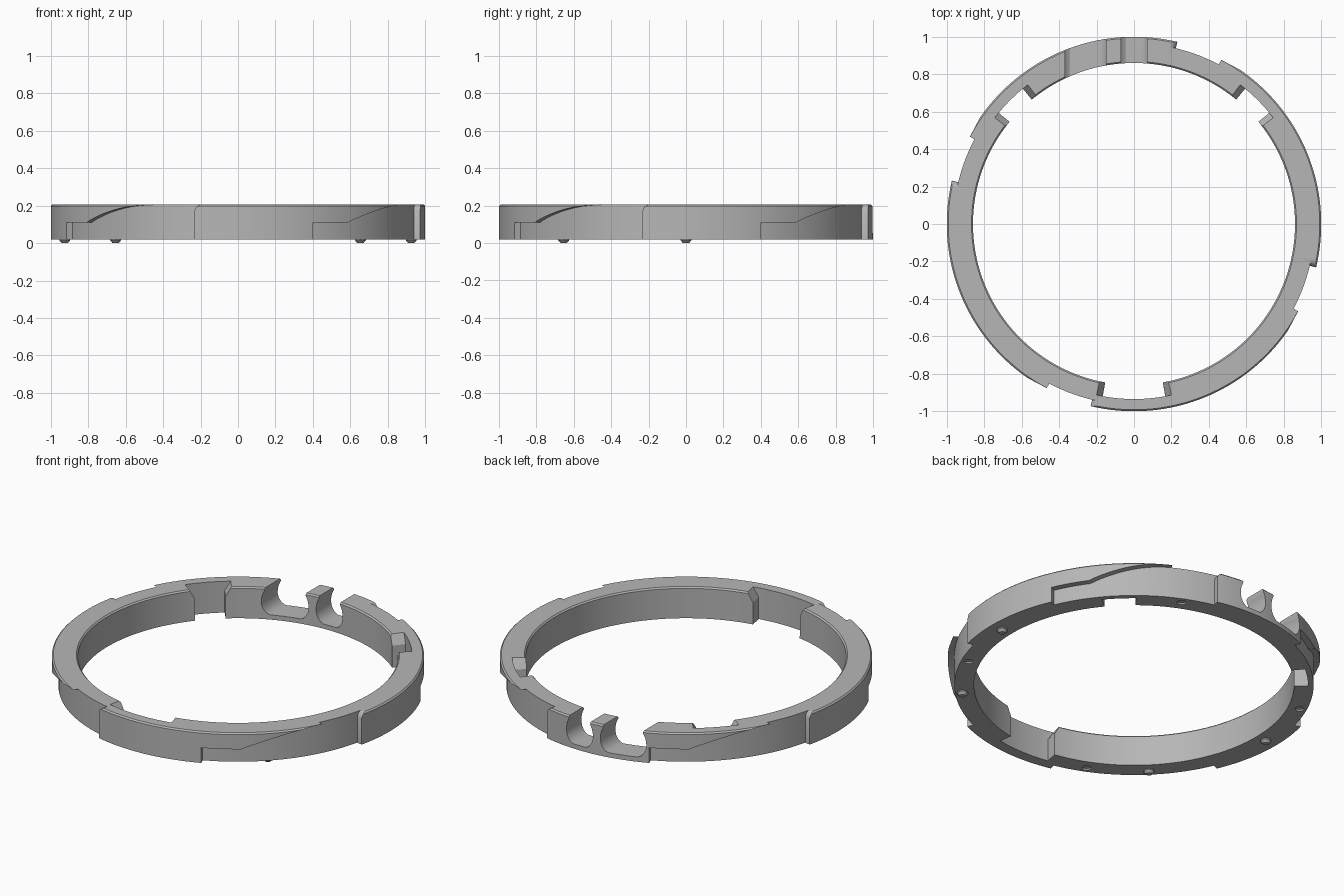
import bpy, bmesh
from math import sin, cos, pi, radians

cube = bpy.data.objects.get("Cube")
if cube:
    bpy.data.objects.remove(cube, do_unlink=True)

grey = bpy.data.materials.new("plain grey")
grey.use_nodes = True
grey.diffuse_color = (0.47, 0.47, 0.47, 1)
grey.node_tree.nodes["Principled BSDF"].inputs["Base Color"].default_value = grey.diffuse_color

R_IN, R_OUT, Z0, Z1 = 0.86, 1.0, 0.02, 0.205
R_SLOT, R_POCKET, R_FOOT = 0.965, 0.935, 0.925


def finish(bm, name):
    bmesh.ops.recalc_face_normals(bm, faces=bm.faces)
    mesh = bpy.data.meshes.new(name)
    bm.to_mesh(mesh)
    bm.free()
    mesh.materials.append(grey)
    ob = bpy.data.objects.new(name, mesh)
    bpy.context.collection.objects.link(ob)
    return ob


def loft(bm, loops, closed=False):
    """Join equal loops of points with quads, capping the ends if open."""
    rings = [[bm.verts.new(p) for p in loop] for loop in loops]
    pairs = list(zip(rings, rings[1:]))
    if closed:
        pairs.append((rings[-1], rings[0]))
    else:
        bm.faces.new(rings[0])
        bm.faces.new(rings[-1])
    for a, b in pairs:
        for i in range(len(a)):
            j = (i + 1) % len(a)
            bm.faces.new((a[i], a[j], b[j], b[i]))


def polar(r, deg, z):
    return (r * cos(radians(deg)), r * sin(radians(deg)), z)


def arc_block(bm, r0, r1, columns, turn):
    """Curved block; each column is angle, lowest z, highest z."""
    loft(bm, [[polar(r0, a + turn, lo), polar(r1, a + turn, lo),
               polar(r1, a + turn, hi), polar(r0, a + turn, hi)]
              for a, lo, hi in columns])


def cut(target, bm, name):
    cutter = finish(bm, name)
    cutter.hide_render = True
    mod = target.modifiers.new(name, "BOOLEAN")
    mod.operation, mod.solver, mod.object = "DIFFERENCE", "EXACT", cutter
    bpy.context.view_layer.objects.active = target
    bpy.ops.object.modifier_apply(modifier=mod.name)
    bpy.data.objects.remove(cutter, do_unlink=True)


# Ring body with small chamfers on the top edges
c = 0.008
profile = [(R_IN, Z0), (R_OUT, Z0), (R_OUT, Z1 - c), (R_OUT - c, Z1),
           (R_IN + c, Z1), (R_IN, Z1 - c)]
bm = bmesh.new()
STEPS = 240
loft(bm, [[polar(r, 360 * i / STEPS, z) for r, z in profile]
          for i in range(STEPS)], closed=True)
ring = finish(bm, "ring_body")

# Four bayonet slots: flat entry, rising ramp, open notch, rounded lug corner
LOW, HIGH = -0.1, 0.3
slot = [(-66.4 + 2 * i, LOW, 0.11) for i in range(6)]
slot += [(-54 + 2 * i, LOW, 0.11 + (Z1 - 0.111) * sin(pi / 2 * i / 13) ** 0.9)
         for i in range(14)]
slot += [(-27.95, LOW, HIGH)]
slot += [(-26 + 2 * i, LOW, HIGH) for i in range(7)]
slot += [(-13.4, LOW, HIGH), (-13.38, 0.175, HIGH), (-13, 0.19, HIGH),
         (-12.4, 0.2, HIGH), (-11.5, 0.207, HIGH)]
bm = bmesh.new()
for k in range(4):
    arc_block(bm, R_SLOT, 1.1, slot, 90 * k)
cut(ring, bm, "slot_cutter")

# Three inner pockets with sloped upper ends
bm = bmesh.new()
for centre, half in ((-90, 10.3), (45, 5.6), (135, 5.6)):
    cols = [(-half - 2.1, Z1 + 0.001, HIGH), (-half, 0.15, HIGH)]
    n = 10
    cols += [(half * 0.999 * (2 * i / n - 1), LOW, HIGH) for i in range(n + 1)]
    cols += [(half, 0.15, HIGH), (half + 2.1, Z1 + 0.001, HIGH)]
    arc_block(bm, 0.8, R_POCKET, cols, centre)
cut(ring, bm, "pocket_cutter")

# Two rounded channels across the back, leaving a waisted tooth between
side = [(0, 0.048), (0.015, 0.056), (0.028, 0.07), (0.039, 0.09), (0.044, 0.115),
        (0.043, 0.14), (0.038, 0.165), (0.027, 0.19), (0.027, HIGH)]
bm = bmesh.new()
for left, right in ((-0.342, -0.176), (-0.043, 0.043)):
    outline = [(right + d, z) for d, z in side]
    outline += [(left - d, z) for d, z in reversed(side)]
    loft(bm, [[(x, y, z) for x, z in outline] for y in (0.7, 1.1)])
cut(ring, bm, "channel_cutter")

# Shallow round dimples underneath
bm = bmesh.new()
for k in range(4):
    loops = []
    for r, z in ((0.024, 0), (0.024, 0.03)):
        x, y, _ = polar(R_FOOT, 66 + 90 * k, 0)
        loops.append([(x + r * cos(pi * i / 12), y + r * sin(pi * i / 12), z)
                      for i in range(24)])
    loft(bm, loops)
cut(ring, bm, "dimple_cutter")

# Four tapered feet
parts = [ring]
for name, angle in (("left_foot", 0), ("right_foot", 180),
                    ("front_left_foot", -45), ("front_right_foot", -135)):
    bm = bmesh.new()
    x, y, _ = polar(R_FOOT, angle, 0)
    loft(bm, [[(x + r * cos(pi * i / 12), y + r * sin(pi * i / 12), z)
               for i in range(24)]
              for r, z in ((0.016, 0), (0.029, 0.014), (0.029, Z0 + 0.004))])
    parts.append(finish(bm, name))

# Smooth curved walls, crisp edges
bpy.ops.object.select_all(action="DESELECT")
for ob in parts:
    ob.select_set(True)
bpy.context.view_layer.objects.active = ring
bpy.ops.object.shade_smooth_by_angle(angle=radians(25))
